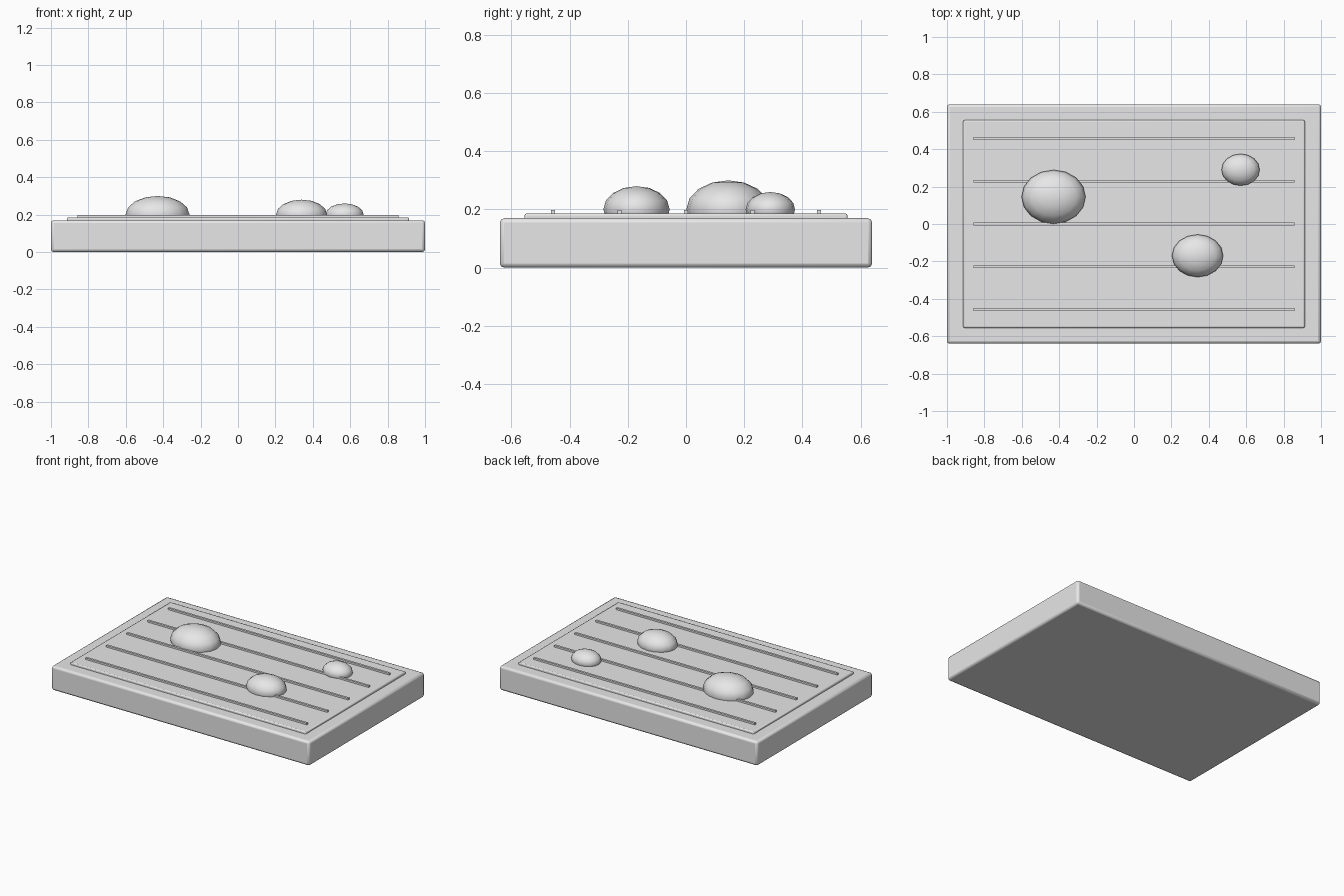
import bpy

cube = bpy.data.objects.get("Cube")
if cube:
    bpy.data.objects.remove(cube, do_unlink=True)

GREY = (0.8, 0.8, 0.8, 1)
grey = bpy.data.materials.new("light_grey")
grey.use_nodes = True
grey.diffuse_color = GREY
grey.node_tree.nodes["Principled BSDF"].inputs["Base Color"].default_value = GREY


def finish(name, size):
    """Name, scale and colour the newly added primitive."""
    obj = bpy.context.object
    obj.name = name
    obj.scale = size
    bpy.ops.object.transform_apply(location=False, rotation=False, scale=True)
    obj.data.materials.append(grey)
    return obj


def slab(name, width, depth, bottom, top, y=0, bevel=0):
    bpy.ops.mesh.primitive_cube_add(size=1, location=(0, y, (bottom + top) / 2))
    obj = finish(name, (width, depth, top - bottom))
    if bevel:
        mod = obj.modifiers.new("rounded_edges", "BEVEL")
        mod.width = bevel
        mod.segments = 2
        bpy.ops.object.shade_smooth_by_angle()


def stone(name, x, y, rx, ry, rz):
    bpy.ops.mesh.primitive_uv_sphere_add(segments=16, ring_count=8, radius=1,
                                         location=(x, y, 0.2))
    finish(name, (rx, ry, rz))
    bpy.ops.object.shade_smooth()


# Tray base and raised sand bed
slab("tray_base", 2, 1.28, 0, 0.17, bevel=0.015)
slab("sand_bed", 1.826, 1.11, 0.15, 0.186, bevel=0.007)

# Raked ridges, evenly spaced front to back
for i in range(5):
    slab(f"raked_ridge_{i + 1}", 1.716, 0.015, 0.18, 0.198, y=(i - 2) * 0.2285)

# Smooth stones half sunk in the sand
stone("large_stone", -0.43, 0.145, 0.171, 0.144, 0.1)
stone("medium_stone", 0.34, -0.17, 0.137, 0.114, 0.08)
stone("small_stone", 0.57, 0.29, 0.102, 0.085, 0.06)
